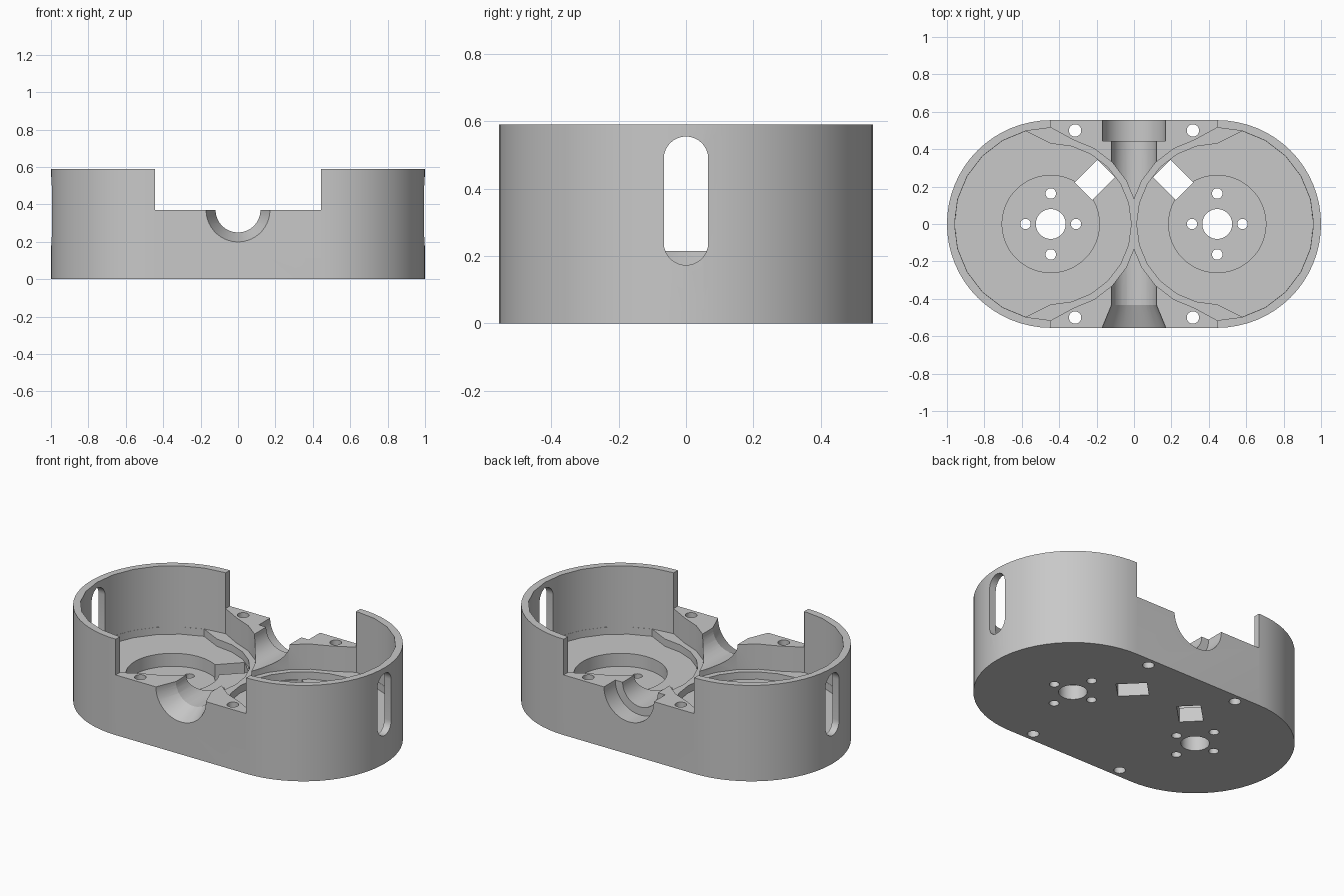
import bpy
import bmesh
from math import sin, cos, pi, radians

if "Cube" in bpy.data.objects:
    bpy.data.objects.remove(bpy.data.objects["Cube"], do_unlink=True)

LOBE_X, OUTER_R, HEIGHT = 0.445, 0.555, 0.59
STEP_Z, LEDGE_Z, FLOOR_Z, RECESS_Z = 0.37, 0.215, 0.17, 0.09
TOP = 0.8

grey = bpy.data.materials.new("plain grey")
grey.use_nodes = True
grey.diffuse_color = (0.58, 0.58, 0.58, 1)
grey.node_tree.nodes["Principled BSDF"].inputs["Base Color"].default_value = grey.diffuse_color


def circle(cx, cy, r, n=32):
    turns = [2 * pi * (i + 0.5) / n for i in range(n)]
    return [(cx + r * cos(a), cy + r * sin(a)) for a in turns]


def rect(u0, u1, v0, v1):
    return [(u0, v0), (u1, v0), (u1, v1), (u0, v1)]


def prism(name, outline, lo, hi, axis="z", end=None):
    """Solid between an outline at lo and an outline at hi along an axis."""
    place = {"x": lambda u, v, w: (w, u, v),
             "y": lambda u, v, w: (u, w, v),
             "z": lambda u, v, w: (u, v, w)}[axis]
    bm = bmesh.new()
    a = [bm.verts.new(place(u, v, lo)) for u, v in outline]
    b = [bm.verts.new(place(u, v, hi)) for u, v in (end or outline)]
    bm.faces.new(a)
    bm.faces.new(b)
    for i in range(len(a)):
        j = (i + 1) % len(a)
        bm.faces.new((a[i], a[j], b[j], b[i]))
    bmesh.ops.recalc_face_normals(bm, faces=bm.faces[:])
    mesh = bpy.data.meshes.new(name)
    bm.to_mesh(mesh)
    bm.free()
    mesh.materials.append(grey)
    obj = bpy.data.objects.new(name, mesh)
    bpy.context.scene.collection.objects.link(obj)
    return obj


def cavity(side, inner_r, last_inner, outer_r):
    """24-sided outline: small radius toward the middle, large toward the outer wall."""
    pts = []
    for deg in range(-180, 180, 15):
        r = inner_r if abs(deg) <= last_inner else outer_r
        pts.append((side * (LOBE_X - r * cos(radians(deg))), r * sin(radians(deg))))
    return pts


# Housing: rounded-end block
arc = [pi * (i / 32 - 0.5) for i in range(33)]
half = [(LOBE_X + OUTER_R * cos(a), OUTER_R * sin(a)) for a in arc]
housing = prism("housing", half + [(-x, -y) for x, y in half], 0, HEIGHT)

cutters = []


def cut(*args, **kw):
    obj = prism("cutter", *args, **kw)
    obj.hide_render = True
    cutters.append(obj)


# Lowered middle section
cut(rect(-0.444, 0.444, -1, 1), STEP_Z, TOP)

# Lengthwise bore with a counterbore at the back and a flare at the front
cut(circle(0, STEP_Z, 0.12, 48), -0.7, 0.71, "y")
cut(circle(0, STEP_Z, 0.17, 48), 0.445, 0.7, "y")
cut(circle(0, STEP_Z, 0.181, 48), -0.58, -0.43, "y", end=circle(0, STEP_Z, 0.119, 48))

for s in (-1, 1):
    cx = s * LOBE_X
    # Lobe cavity, upper part down to the ledge, then down to the floor
    cut(cavity(s, 0.465, 75, 0.515), LEDGE_Z, TOP + 0.1)
    cut(cavity(s, 0.43, 90, 0.514), FLOOR_Z, TOP - 0.1)
    # Round recess, shaft hole and four bolt holes
    cut(circle(cx, 0, 0.26, 64), RECESS_Z, 0.5)
    cut(circle(cx, 0, 0.08), -0.1, 0.51)
    for dx, dy in ((0.135, 0), (-0.135, 0), (0, 0.163), (0, -0.163)):
        cut(circle(cx + dx, dy, 0.028, 24), -0.1, 0.52)
    # Diagonal wire slot toward the back middle
    k = cos(pi / 4)
    cut([(cx - s * k * (r - w), k * (r + w)) for r, w in rect(0.247, 0.42, -0.067, 0.067)],
        -0.1, 0.53)
    # Corner screw holes
    for y in (-0.5, 0.5):
        cut(circle(s * 0.315, y, 0.033, 24), -0.1, 0.65)
    # Upright slot through the outer wall
    cap = [(0.066 * cos(pi * i / 16), 0.066 * sin(pi * i / 16)) for i in range(17)]
    slot = [(u, 0.489 + v) for u, v in cap] + [(-u, 0.239 - v) for u, v in cap]
    cut(slot, *sorted((s * 0.85, s * 1.2)), "x")


def carve(solver):
    """Housing mesh with every cutter removed, and whether it came out sound."""
    housing.modifiers.clear()
    for c in cutters:
        mod = housing.modifiers.new("carve", "BOOLEAN")
        mod.operation = "DIFFERENCE"
        mod.solver = solver
        mod.object = c
    bpy.context.view_layer.update()
    mesh = bpy.data.meshes.new_from_object(
        housing.evaluated_get(bpy.context.evaluated_depsgraph_get()))
    bm = bmesh.new()
    bm.from_mesh(mesh)
    closed = all(e.is_manifold for e in bm.edges)
    low = max(v.co.z for v in bm.verts) < HEIGHT + 0.001
    sound = closed and low and 0.3 < bm.calc_volume() < 0.5
    bm.free()
    return mesh, sound


# Carve the housing and keep only the finished mesh
for solver in ("MANIFOLD", "EXACT"):
    carved, sound = carve(solver)
    if sound:
        break
housing.modifiers.clear()
housing.data = carved
for c in cutters:
    bpy.data.objects.remove(c, do_unlink=True)

# Soft curved walls with crisp edges
bpy.context.view_layer.objects.active = housing
housing.select_set(True)
bpy.ops.object.shade_smooth_by_angle(angle=radians(20))
